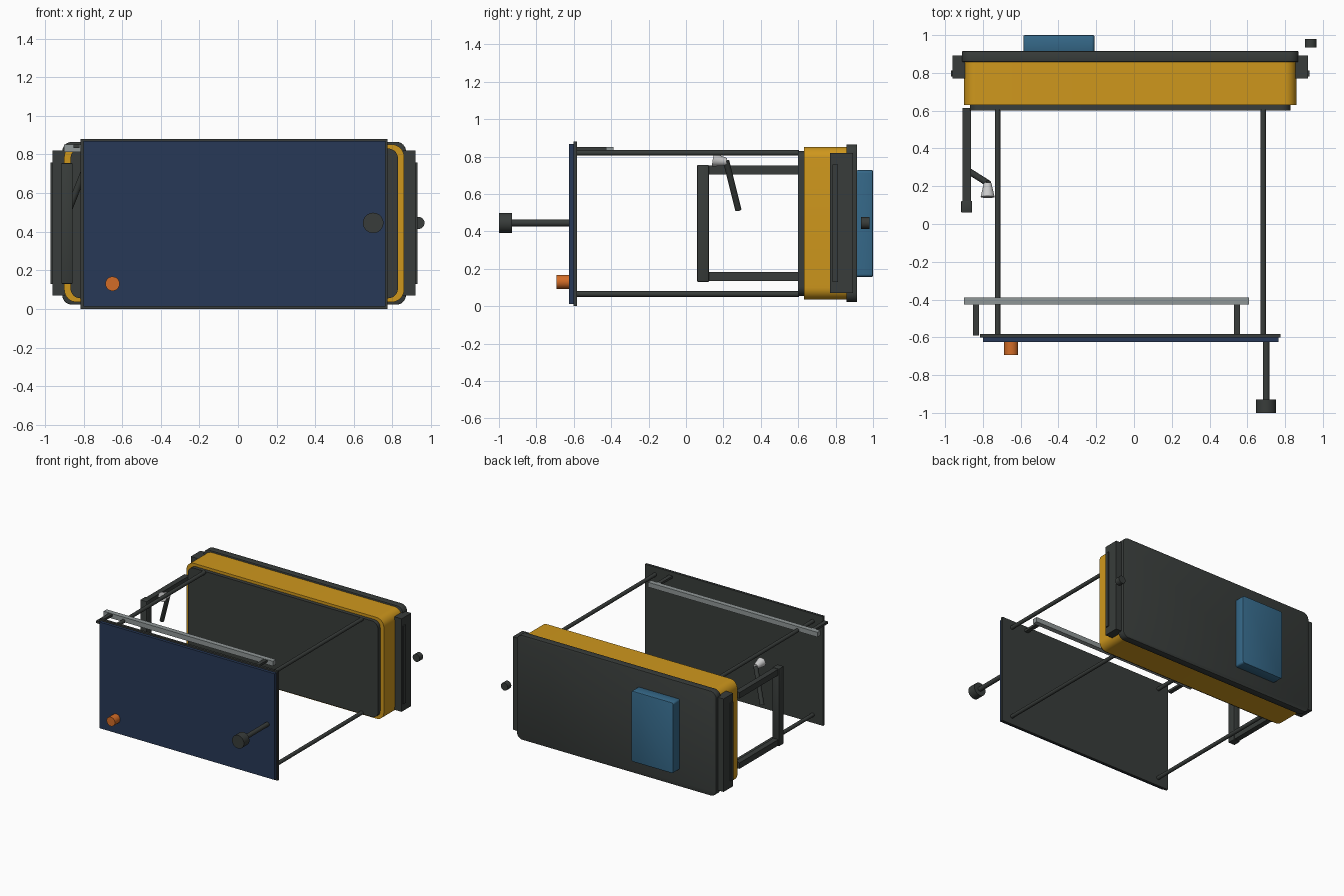
import bpy, bmesh
from math import radians
from mathutils import Vector, Matrix

if "Cube" in bpy.data.objects:
    bpy.data.objects.remove(bpy.data.objects["Cube"])


def material(name, rgb):
    m = bpy.data.materials.new(name)
    m.diffuse_color = (*rgb, 1)
    m.use_nodes = True
    m.node_tree.nodes["Principled BSDF"].inputs["Base Color"].default_value = m.diffuse_color
    return m


DARK = material("dark_metal", (0.04, 0.046, 0.043))
NAVY = material("navy", (0.02, 0.04, 0.095))
GOLD = material("yellow", (0.62, 0.31, 0.012))
TEAL = material("blue", (0.036, 0.14, 0.25))
ORANGE = material("orange", (0.65, 0.15, 0.02))
GLASS = material("pale_grey", (0.28, 0.31, 0.31))
WHITE = material("white", (0.75, 0.75, 0.75))


def finish(name, bm, mat):
    bmesh.ops.recalc_face_normals(bm, faces=bm.faces)
    me = bpy.data.meshes.new(name)
    bm.to_mesh(me)
    bm.free()
    me.polygons.foreach_set("use_smooth", [True] * len(me.polygons))
    me.set_sharp_from_angle(angle=radians(35))
    me.materials.append(mat)
    ob = bpy.data.objects.new(name, me)
    bpy.context.collection.objects.link(ob)
    return ob


def box(name, x, y, z, mat, corner=0, edge=0):
    """Box from (min, max) ranges; corner rounds the edges along y, edge softens the rest."""
    bm = bmesh.new()
    bmesh.ops.create_cube(bm, size=1)
    for v in bm.verts:
        v.co = [(a + b) / 2 + c * (b - a) for (a, b), c in zip((x, y, z), v.co)]
    if corner:
        along = [e for e in bm.edges
                 if abs(e.verts[0].co.y - e.verts[1].co.y) > 1e-4]
        bmesh.ops.bevel(bm, geom=along, offset=corner, segments=8,
                        profile=0.5, affect='EDGES')
    if edge:
        rim = [e for e in bm.edges if e.calc_face_angle(0) > 1]
        bmesh.ops.bevel(bm, geom=rim, offset=edge, segments=2,
                        profile=0.5, affect='EDGES')
    return finish(name, bm, mat)


def rod(name, a, b, r1, mat, r2=None, sides=32):
    """Cylinder or cone between two points."""
    a, b = Vector(a), Vector(b)
    d = b - a
    bm = bmesh.new()
    bmesh.ops.create_cone(
        bm, cap_ends=True, segments=sides, radius1=r1,
        radius2=r1 if r2 is None else r2, depth=d.length,
        matrix=Matrix.Translation((a + b) / 2)
        @ d.to_track_quat('Z', 'Y').to_matrix().to_4x4())
    return finish(name, bm, mat)


# Front panel with its backing sheet
box("front_panel", (-0.80, 0.765), (-0.625, -0.60), (0.012, 0.868), NAVY)
box("panel_backing", (-0.815, 0.775), (-0.602, -0.583), (0, 0.88), DARK)

# Controls on the front panel
rod("orange_button", (-0.65, -0.625, 0.13), (-0.65, -0.693, 0.13), 0.037, ORANGE)
rod("plunger_shaft", (0.70, -0.62, 0.445), (0.70, -0.935, 0.445), 0.018, DARK)
rod("plunger_knob", (0.70, -0.93, 0.445), (0.70, -1.0, 0.445), 0.053, DARK)

# Four long rods joining the panel and the body
for side, x in (("left", -0.722), ("right", 0.684)):
    for level, z in (("lower", 0.065), ("upper", 0.82)):
        rod(f"{side}_{level}_rod", (x, -0.59, z), (x, 0.605, z), 0.015, DARK)

# Pale bar behind the panel on two brackets
box("pale_bar", (-0.90, 0.61), (-0.427, -0.388), (0.813, 0.852), GLASS)
for side, x in (("left", -0.837), ("right", 0.545)):
    box(f"{side}_bar_bracket", (x - 0.016, x + 0.016), (-0.59, -0.425),
        (0.832, 0.85), DARK)

# Main body: front plate, yellow shell, back plate
box("body_front_plate", (-0.867, 0.828), (0.60, 0.632), (0.055, 0.83), DARK, 0.05)
box("body_shell", (-0.90, 0.86), (0.63, 0.862), (0.035, 0.852), GOLD, 0.065)
box("body_back_plate", (-0.91, 0.87), (0.858, 0.915), (0.022, 0.865), DARK, 0.05, 0.004)

# Side rails with thin strips on the outside
for side, s in (("left", -1), ("right", 1)):
    rx = lambda a, b: tuple(sorted((-0.02 + s * a, -0.02 + s * b)))
    box(f"{side}_rail", rx(0.875, 0.94), (0.77, 0.893), (0.07, 0.82), DARK)
    box(f"{side}_rail_strip", rx(0.935, 0.95), (0.782, 0.812), (0.13, 0.758), DARK)

# Loose knob beside the body, and the box on its back
rod("side_knob", (0.935, 0.935, 0.445), (0.935, 0.98, 0.445), 0.031, DARK)
box("back_box", (-0.585, -0.21), (0.91, 1.0), (0.157, 0.727), TEAL, 0.015, 0.006)

# Open frame on the left
box("frame_post", (-0.915, -0.857), (0.06, 0.122), (0.13, 0.755), DARK, 0, 0.004)
for level, z in (("lower", 0.16), ("upper", 0.727)):
    box(f"frame_{level}_arm", (-0.908, -0.864), (0.11, 0.615),
        (z - 0.024, z + 0.024), DARK)

# Lever with its pale cone
rod("lever", (-0.875, 0.28, 0.515), (-0.772, 0.215, 0.775), 0.017, DARK)
rod("lever_cone", (-0.775, 0.143, 0.783), (-0.775, 0.217, 0.772), 0.037, WHITE, 0.02)
